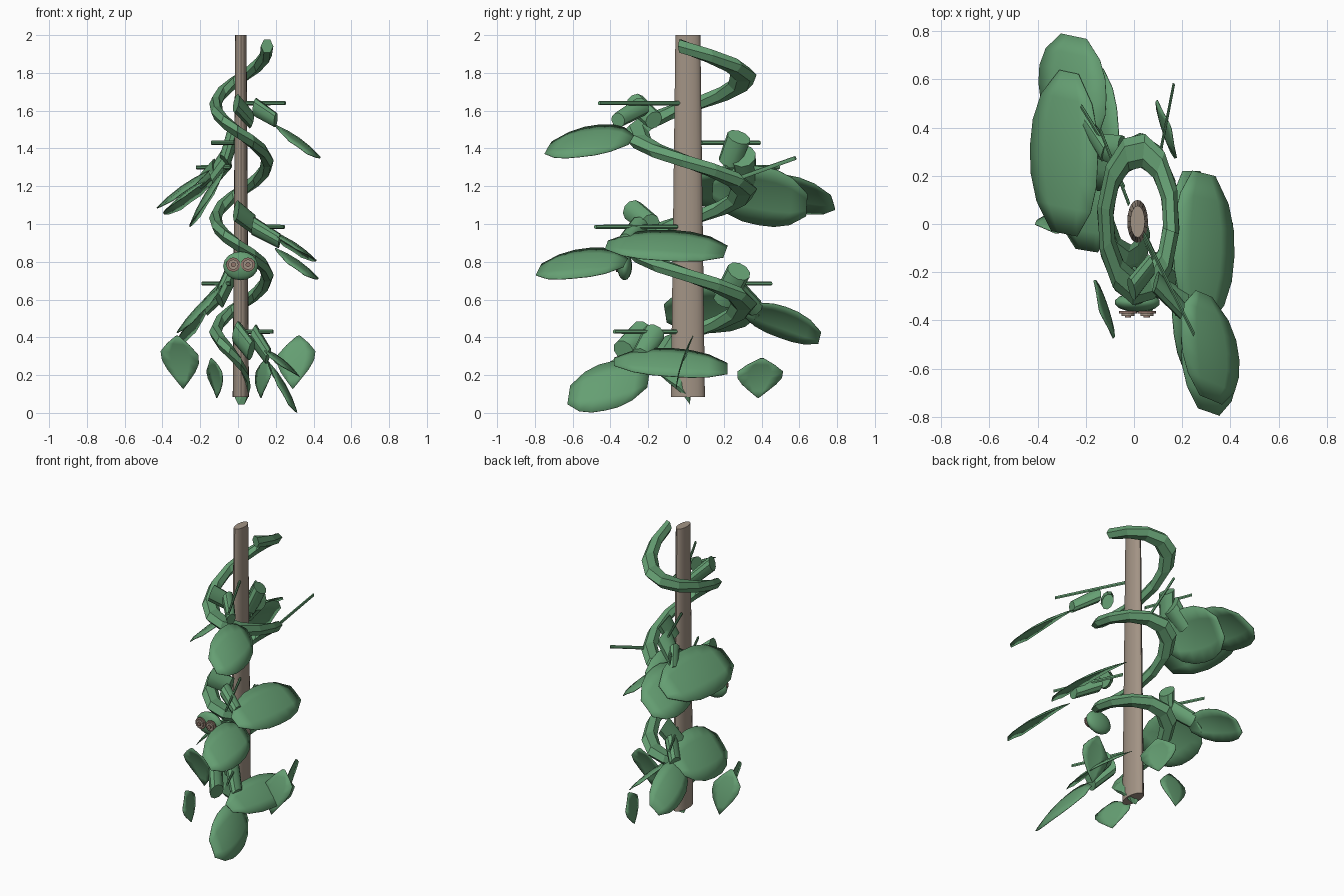
import bpy, math
from mathutils import Vector as V

if "Cube" in bpy.data.objects:
    bpy.data.objects.remove(bpy.data.objects["Cube"])


def material(name, rgb):
    m = bpy.data.materials.new(name)
    m.diffuse_color = (*rgb, 1)
    m.use_nodes = True
    m.node_tree.nodes["Principled BSDF"].inputs["Base Color"].default_value = m.diffuse_color
    return m


GREEN = material("leaf_green", (0.13, 0.345, 0.17))
WOOD = material("pole_brown", (0.365, 0.295, 0.235))
EYE = material("eye_brown", (0.29, 0.185, 0.15))


def add_mesh(name, verts, faces, mat):
    me = bpy.data.meshes.new(name)
    me.from_pydata([tuple(v) for v in verts], [], faces)
    me.materials.append(mat)
    ob = bpy.data.objects.new(name, me)
    bpy.context.collection.objects.link(ob)
    return ob


def loft(name, rings, mat):
    """Capped skin through equal-sized closed rings."""
    n = len(rings[0])
    faces = [(i * n + j, i * n + (j + 1) % n, (i + 1) * n + (j + 1) % n, (i + 1) * n + j)
             for i in range(len(rings) - 1) for j in range(n)]
    last = (len(rings) - 1) * n
    faces += [tuple(reversed(range(n))), tuple(range(last, last + n))]
    return add_mesh(name, [v for r in rings for v in r], faces, mat)


def smooth(ob):
    bpy.ops.object.select_all(action='DESELECT')
    ob.select_set(True)
    bpy.context.view_layer.objects.active = ob
    bpy.ops.object.shade_smooth_by_angle(angle=math.radians(35))


def tube(name, a, b, r0, r1, n=10, mat=GREEN):
    """Tube between two points, flattened to half thickness across x."""
    a, b = V(a), V(b)
    d = V(((b - a).x * 2, (b - a).y, (b - a).z)).normalized()
    u = d.orthogonal().normalized()
    w = d.cross(u)
    rings = []
    for c, r in ((a, r0), (b, r1)):
        ring = []
        for k in range(n):
            t = math.tau * k / n
            o = (u * math.cos(t) + w * math.sin(t)) * r
            ring.append(c + V((o.x * 0.5, o.y, o.z)))
        rings.append(ring)
    ob = loft(name, rings, mat)
    smooth(ob)
    return ob


OVAL = (0.28, 0.75, 0.95, 1.0, 0.97, 0.8, 0.38)
KITE = (0.02, 0.4, 0.75, 0.98, 1.0, 0.6, 0.08)


def leaf(name, base, tip, side, shape=OVAL, cup=0.035):
    """Cupped blade from base to tip with a half-width vector."""
    p, q, s = V(base), V(tip), V(side)
    n = (q - p).cross(s).normalized()
    if n.z < 0:
        n = -n
    verts, faces = [], []
    for i, w in enumerate(shape):
        t = i / (len(shape) - 1)
        for j in range(5):
            u = (j - 2) / 2
            bow = cup * (4 * t * (1 - t) - 0.5 - 0.5 * (u * w) ** 2)
            verts.append(p.lerp(q, t) + s * (u * w) + n * bow)
    for i in range(len(shape) - 1):
        for j in range(4):
            k = i * 5 + j
            faces.append((k, k + 1, k + 6, k + 5))
    ob = add_mesh(name, verts, faces, GREEN)
    mod = ob.modifiers.new("thickness", 'SOLIDIFY')
    mod.thickness = 0.004
    mod.offset = 0
    smooth(ob)
    return ob


# Oval tapered pole
rings = [[V((0.015 + rx * math.cos(math.tau * k / 20), 0.01 + ry * math.sin(math.tau * k / 20), z))
          for k in range(20)] for z, rx, ry in ((0.085, 0.043, 0.09), (2.0, 0.03, 0.066))]
smooth(loft("pole", rings, WOOD))

# Spiral vine, winding in to the pole at its foot
rings = []
for step in range(37):
    deg = -10 + (1080 + 10) * step / 36
    th = math.radians(deg)
    tail = max(0, deg - 900) / 180
    z = 1.925 - 0.6 * deg / 360 - 0.045 * tail
    ring = []
    for k in range(6):
        t = math.tau * k / 6
        f = (1 - tail) + 0.245 * math.cos(t)
        ring.append(V((0.018 + 0.138 * f * math.cos(th), 0.02 + 0.288 * f * math.sin(th),
                       z + 0.04 * math.sin(t))))
    rings.append(ring)
loft("vine", rings, GREEN)

# Large leaves: base, tip, half width
BIG = [
    ((0.30, -0.29, 1.46), (0.33, -0.73, 1.42), (0.12, -0.05, -0.085)),
    ((0.30, -0.32, 0.81), (0.32, -0.78, 0.775), (0.115, -0.04, -0.08)),
    ((0.28, -0.42, 0.905), (0.30, 0.21, 0.87), (0.125, -0.03, -0.08)),
    ((0.215, -0.20, 0.18), (0.255, -0.62, 0.105), (0.075, -0.02, -0.13)),
    ((0.21, -0.38, 0.285), (0.25, 0.22, 0.25), (0.095, 0.0, -0.075)),
    ((-0.28, 0.63, 1.19), (-0.30, -0.04, 1.18), (0.14, -0.03, 0.10)),
    ((-0.25, 0.33, 1.19), (-0.26, 0.78, 1.13), (0.14, -0.03, 0.10)),
    ((-0.14, 0.14, 1.19), (-0.18, 0.64, 1.11), (0.095, 0.01, 0.155)),
    ((-0.20, 0.38, 0.56), (-0.21, -0.11, 0.54), (0.12, -0.02, 0.125)),
    ((-0.20, 0.31, 0.55), (-0.27, 0.71, 0.41), (0.08, 0.02, 0.08)),
]
for i, (a, b, s) in enumerate(BIG):
    leaf(f"large_leaf_{i + 1}", a, b, s)

# Small kite leaves around the foot, in opposite pairs
for sg, tag in ((1, "right"), (-1, "left")):
    leaf("foot_leaf_side_" + tag, (sg * 0.29, -sg * 0.06, 0.13), (sg * 0.32, sg * 0.03, 0.41),
         (sg * 0.1, 0, 0.01), KITE, 0.015)
    off = V((0.005, 0.02, 0))
    leaf("foot_leaf_end_" + tag, V((sg * 0.11, sg * 0.36, 0.08)) + off,
         V((sg * 0.14, sg * 0.38, 0.29)) + off, (-sg * 0.04, sg * 0.12, 0), KITE, 0.015)

# Thick leaf stalks: start, end, start radius, end radius
STALKS = [
    ((-0.01, -0.27, 1.64), (0.07, -0.17, 1.55), 0.055, 0.05),
    ((0.09, -0.24, 1.62), (0.20, -0.36, 1.55), 0.05, 0.04),
    ((-0.01, -0.28, 1.07), (0.08, -0.19, 1.0), 0.06, 0.055),
    ((0.08, -0.25, 0.99), (0.22, -0.32, 0.91), 0.05, 0.04),
    ((-0.01, -0.23, 0.43), (0.07, -0.33, 0.33), 0.065, 0.06),
    ((0.08, -0.17, 0.42), (0.16, -0.24, 0.30), 0.06, 0.05),
    ((-0.03, 0.28, 1.46), (-0.07, 0.23, 1.33), 0.065, 0.06),
    ((-0.05, 0.30, 1.36), (-0.14, 0.32, 1.24), 0.07, 0.055),
    ((-0.12, 0.30, 1.30), (-0.20, 0.42, 1.22), 0.05, 0.04),
    ((-0.03, 0.28, 0.75), (-0.10, 0.20, 0.60), 0.065, 0.06),
    ((-0.07, 0.26, 0.66), (-0.17, 0.36, 0.56), 0.055, 0.05),
]
for i, (a, b, r0, r1) in enumerate(STALKS):
    tube(f"stalk_{i + 1}", a, b, r0, r1)

# Thin straight tendrils
RODS = [
    ((0.04, -0.04, 1.64), (0.25, -0.46, 1.64)),
    ((0.05, -0.05, 0.985), (0.245, -0.48, 0.985)),
    ((0.04, -0.05, 0.43), (0.185, -0.38, 0.43)),
    ((-0.04, 0.15, 0.685), (-0.19, 0.45, 0.685)),
    ((-0.02, 0.08, 1.43), (-0.14, 0.39, 1.43)),
    ((-0.04, 0.20, 1.30), (-0.22, 0.49, 1.30)),
    ((0.11, 0.30, 1.25), (0.165, 0.58, 1.35)),
]
for i, (a, b) in enumerate(RODS):
    tube(f"tendril_{i + 1}", a, b, 0.012, 0.011, 6)

# Flattened round head on the front of the vine
bpy.ops.mesh.primitive_uv_sphere_add(segments=14, ring_count=8, location=(0.014, -0.325, 0.778))
head = bpy.context.object
head.name = "head"
head.scale = (0.095, 0.04, 0.076)
head.data.materials.append(GREEN)
smooth(head)

# Ringed eyes
for x in (-0.025, 0.053):
    for part, r, y, mat in (("eye_rim", 0.038, -0.366, EYE), ("eye_disc", 0.027, -0.376, WOOD),
                            ("eye_pupil", 0.013, -0.384, EYE)):
        bpy.ops.mesh.primitive_cylinder_add(vertices=12, radius=r, depth=0.009,
                                            location=(x, y, 0.785), rotation=(math.pi / 2, 0, 0))
        ob = bpy.context.object
        ob.name = part
        ob.data.materials.append(mat)
